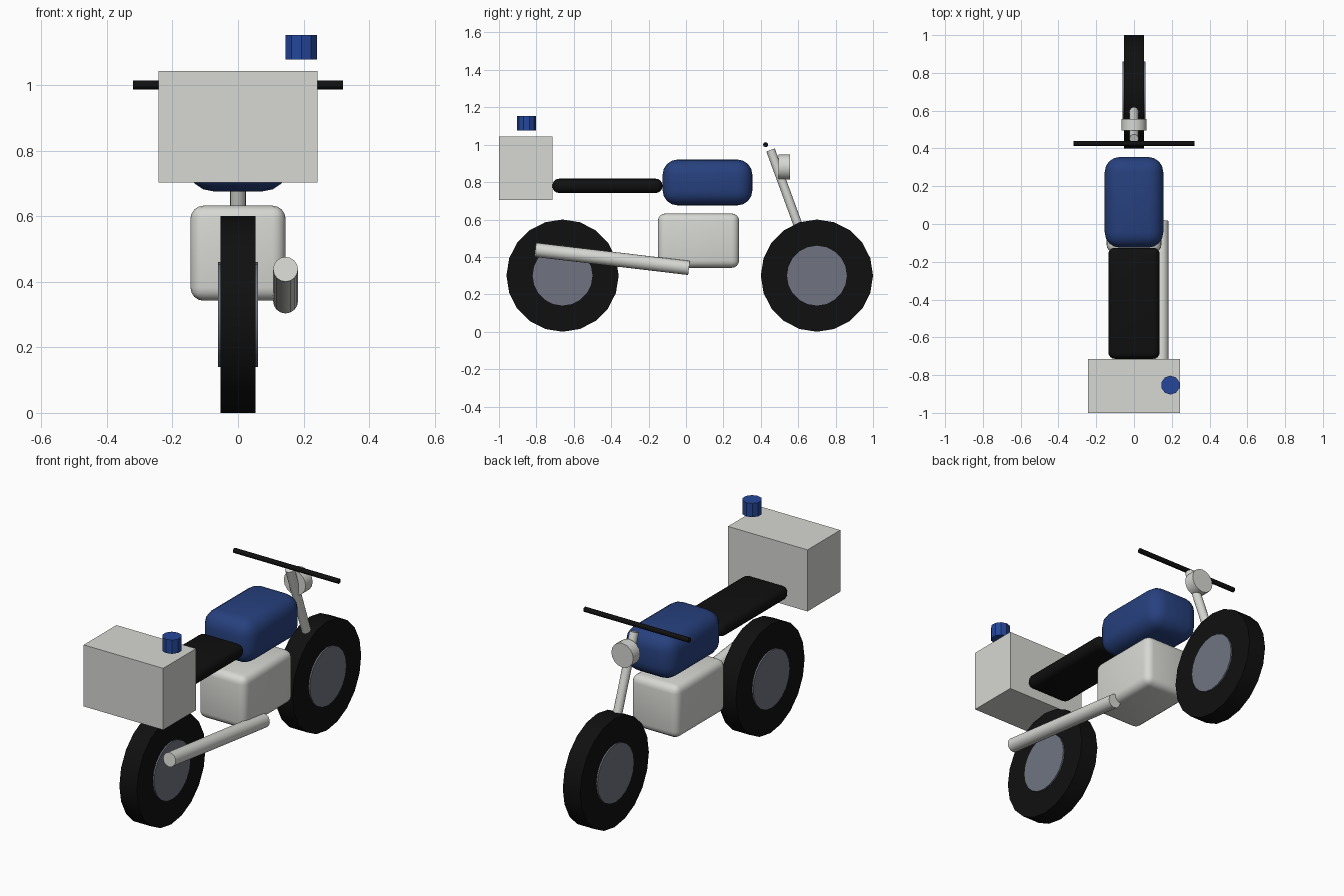
import bpy
import math
from mathutils import Vector

cube = bpy.data.objects.get("Cube")
if cube:
    bpy.data.objects.remove(cube, do_unlink=True)


def material(name, r, g, b):
    mat = bpy.data.materials.new(name)
    mat.use_nodes = True
    mat.diffuse_color = (r, g, b, 1)
    mat.node_tree.nodes["Principled BSDF"].inputs["Base Color"].default_value = (r, g, b, 1)
    return mat


black = material("black rubber", 0.005, 0.005, 0.005)
silver = material("light grey", 0.68, 0.68, 0.65)
steel = material("steel grey", 0.16, 0.175, 0.22)
blue = material("dark blue", 0.02, 0.052, 0.21)
bright_blue = material("beacon blue", 0.018, 0.062, 0.32)


def finish(name, mat, smooth):
    obj = bpy.context.object
    obj.name = name
    obj.data.materials.append(mat)
    if smooth:
        bpy.ops.object.shade_smooth_by_angle(angle=math.radians(35))
    return obj


def block(name, mat, center, size, bevel=0.0):
    """Box, optionally with rounded edges."""
    bpy.ops.mesh.primitive_cube_add(size=1, location=center)
    bpy.context.object.scale = size
    bpy.ops.object.transform_apply(location=False, rotation=False, scale=True)
    if bevel:
        mod = bpy.context.object.modifiers.new("rounding", 'BEVEL')
        mod.width = bevel
        mod.segments = 4
        bpy.ops.object.modifier_apply(modifier=mod.name)
    return finish(name, mat, bevel > 0)


def rod(name, mat, start, end, radius, sides=16, smooth=True):
    """Cylinder running from start to end."""
    a, b = Vector(start), Vector(end)
    bpy.ops.mesh.primitive_cylinder_add(
        vertices=sides, radius=radius, depth=(b - a).length, location=(a + b) / 2)
    bpy.context.object.rotation_euler = (b - a).to_track_quat('Z', 'Y').to_euler()
    return finish(name, mat, smooth)


# Wheels: tyre with a slightly wider hub disc
for side, y in (("rear", -0.66), ("front", 0.70)):
    rod(side + "_tyre", black, (-0.053, y, 0.3), (0.053, y, 0.3), 0.3, 20)
    rod(side + "_hub", steel, (-0.061, y, 0.3), (0.061, y, 0.3), 0.16, 20)

# Body
block("engine", silver, (0, 0.067, 0.487), (0.29, 0.435, 0.29), 0.04)
block("fuel_tank", blue, (0, 0.115, 0.798), (0.31, 0.48, 0.245), 0.08)
block("seat", black, (0, -0.42, 0.78), (0.272, 0.588, 0.076), 0.035)

# Cargo box and warning light
block("cargo_box", silver, (0, -0.857, 0.873), (0.486, 0.286, 0.34))
rod("beacon", bright_blue, (0.193, -0.853, 1.077), (0.193, -0.853, 1.153), 0.05, 10, False)

# Exhaust on the left side
rod("exhaust", silver, (0.145, -0.806, 0.438), (0.145, 0.016, 0.341), 0.038)

# Steering
rod("fork", silver, (0, 0.452, 0.972), (0, 0.698, 0.3), 0.024)
rod("headlight", silver, (0, 0.495, 0.88), (0, 0.556, 0.88), 0.067)
rod("handlebar", black, (-0.32, 0.426, 1.0), (0.32, 0.426, 1.0), 0.0135)
